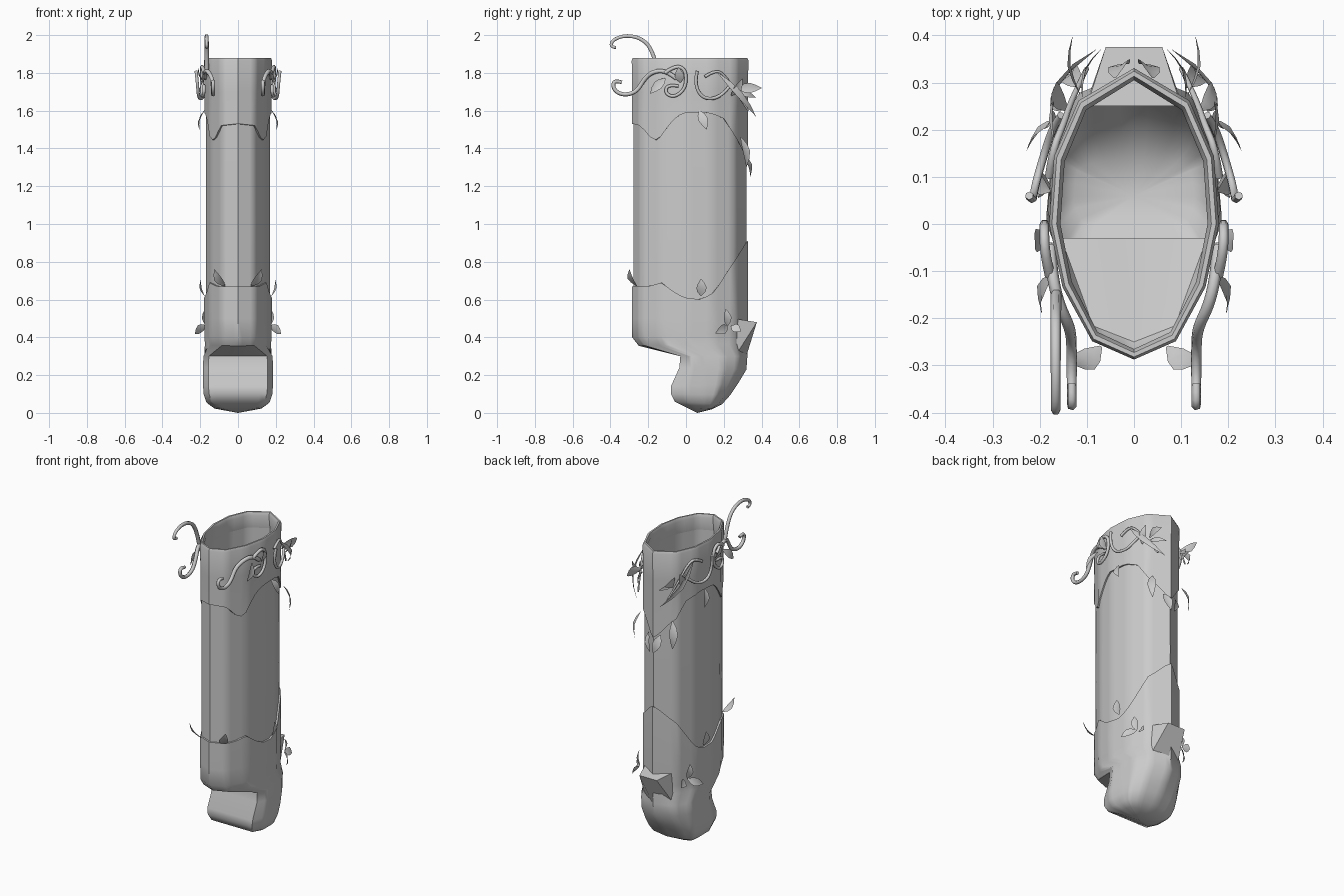
import bpy, bmesh
from mathutils import Vector

if "Cube" in bpy.data.objects:
    bpy.data.objects.remove(bpy.data.objects["Cube"])

# Half outline of the oval tube, front centre to back centre
HALF = [(0, -.28), (.085, -.242), (.145, -.13), (.172, 0), (.162, .14), (.112, .255), (0, .322)]
SQUARE = [(0, 1), (.15, 1), (.178, .55)]      # boxy front used near the foot
SUB = 4


def outline(off=0.0, yf=-.28, yb=.322, w=1.0, s=0.0):
    """Closed ring of (x, y) points, optionally with a squared front."""
    ym, half = .1 * s, []
    for i, (x, y) in enumerate(HALF):
        f = y / -.28 if y < 0 else y / .322
        if i < 3:
            x += (SQUARE[i][0] - x) * s
            f += (SQUARE[i][1] - f) * s
        y = ym + f * ((yf if i < 3 else yb) - ym)
        half.append(Vector((x * w, y)))
    full = half + [Vector((-p.x, p.y)) for p in reversed(half[1:-1])]
    n = len(full)
    pts = [full[i].lerp(full[(i + 1) % n], k / SUB) for i in range(n) for k in range(SUB)]
    return [(p.x + off * p.x / .172, p.y + off * p.y / .3) for p in pts]


def along(table, y):
    """Piecewise height of a scalloped edge at depth y."""
    if y <= table[0][0]:
        return table[0][1]
    for (a, za), (b, zb) in zip(table, table[1:]):
        if y <= b:
            return za + (zb - za) * (y - a) / (b - a)
    return table[-1][1]


def make(name, verts, faces, angle=40):
    me = bpy.data.meshes.new(name)
    me.from_pydata(verts, [], faces)
    bm = bmesh.new()
    bm.from_mesh(me)
    bmesh.ops.recalc_face_normals(bm, faces=bm.faces)
    bm.to_mesh(me)
    bm.free()
    ob = bpy.data.objects.new(name, me)
    bpy.context.collection.objects.link(ob)
    bpy.ops.object.select_all(action='DESELECT')
    bpy.context.view_layer.objects.active = ob
    ob.select_set(True)
    bpy.ops.object.shade_smooth_by_angle(angle=angle * 3.14159 / 180)
    return ob


def loft(name, rings, tip=None):
    n = len(rings[0])
    verts = [v for r in rings for v in r]
    faces = [(k * n + i, k * n + (i + 1) % n, (k + 1) * n + (i + 1) % n, (k + 1) * n + i)
             for k in range(len(rings) - 1) for i in range(n)]
    if tip:
        verts.append(tip)
        b = (len(rings) - 1) * n
        faces += [(b + i, b + (i + 1) % n, len(verts) - 1) for i in range(n)]
    return make(name, verts, faces)


def level(z, off):
    return [(x, y, z) for x, y in outline(off)]


def scallop(table, off):
    return [(x, y, along(table, y)) for x, y in outline(off)]


# Main tube
loft("tube", [level(.5, -.004), level(1.0, -.002), level(1.8, -.004)])

# Top collar with scalloped lower edge and rolled rim
COLLAR = [(-.28, 1.53), (-.24, 1.52), (-.19, 1.46), (-.15, 1.44), (-.1, 1.51), (-.05, 1.57), (0, 1.59),
          (.12, 1.59), (.2, 1.56), (.25, 1.48), (.28, 1.43), (.322, 1.34)]
loft("collar", [scallop(COLLAR, -.003), scallop(COLLAR, .006), level(1.7, .005), level(1.865, .008),
                level(1.88, .002), level(1.88, -.008), level(1.86, -.016), level(1.78, -.006)])

# Foot cap with scalloped upper edge and a stepped toe
CAP = [(-.28, .67), (-.2, .67), (-.13, .69), (-.05, .63), (0, .61), (.08, .6), (.15, .64),
       (.22, .75), (.28, .84), (.322, .91)]
rings = [scallop(CAP, -.003), scallop(CAP, .007), level(.5, .007)]
for yf, zf, yb, zb, w, s in [(-.285, .40, .325, .42, 1.03, 0), (-.25, .355, .325, .37, 1.02, 0),
                             (-.03, .30, .325, .30, 1.03, 1), (-.035, .24, .32, .23, 1.04, 1),
                             (-.08, .14, .275, .155, 1.04, 1), (-.08, .10, .235, .095, 1.02, 1),
                             (-.06, .06, .19, .045, .94, 1), (.0, .03, .14, .02, .72, 1)]:
    rings.append([(x, y, zf + (zb - zf) * (y - yf) / (yb - yf)) for x, y in outline(0, yf, yb, w, s)])
loft("foot_cap", rings, (0, .06, 0))

# Ridge on the back of the foot cap
make("heel_ridge", [(-.06, .375, .48), (.06, .375, .48), (-.1, .25, .5), (.1, .25, .5),
                    (-.1, .26, .3), (.1, .26, .3), (0, .31, .27)],
     [(0, 1, 3, 2), (0, 4, 6, 5, 1), (0, 2, 4), (1, 5, 3)])


def tendril(name, pts, r0, r1):
    cu = bpy.data.curves.new(name, 'CURVE')
    cu.dimensions = '3D'
    cu.bevel_depth, cu.bevel_resolution, cu.use_fill_caps = 1, 1, True
    sp = cu.splines.new('NURBS')
    sp.points.add(len(pts) - 1)
    sp.use_endpoint_u, sp.order_u, sp.resolution_u = True, 3, 4
    for i, (p, q) in enumerate(zip(sp.points, pts)):
        p.co = (*q, 1)
        p.radius = r0 + (r1 - r0) * i / (len(pts) - 1)
    bpy.context.collection.objects.link(bpy.data.objects.new(name, cu))


def leaf(name, base, tip, width):
    """Pointed leaf, creased along its middle and bowed outwards."""
    a, b = Vector(base), Vector(tip)
    out = Vector((a.x * 3, a.y, 0)).normalized()
    d = (b - a).normalized()
    side = d.cross(out)
    if side.length < .5:
        side = d.cross(Vector((0, 0, 1)))
    side.normalize()
    up = side.cross(d)
    verts = []
    for t, w, h in [(0, .12, 0), (.25, .8, .1), (.5, 1, .15), (.75, .65, .1), (1, .03, 0)]:
        c = a.lerp(b, t) + up * h * (b - a).length
        verts += [c - side * w * width / 2, c - up * w * width * .12, c + side * w * width / 2]
    make(name, verts, [(3 * k + j, 3 * k + j + 1, 3 * k + j + 4, 3 * k + j + 3)
                       for k in range(4) for j in range(2)], 60)


# Vines and leaves on both sides
VINES = {
    "front_vine": ([(.178, -.05, 1.77), (.175, -.1, 1.81), (.16, -.17, 1.81), (.135, -.22, 1.77),
                    (.132, -.26, 1.70), (.132, -.33, 1.68), (.132, -.385, 1.71), (.132, -.385, 1.765),
                    (.132, -.34, 1.75)], .013, .010),
    "loop_vine": ([(.178, -.11, 1.80), (.19, -.06, 1.84), (.19, 0, 1.82), (.19, 0, 1.72), (.19, -.06, 1.67),
                   (.18, -.11, 1.69), (.18, -.1, 1.74), (.18, -.04, 1.73)], .011, .008),
    "hook_vine": ([(.222, .06, 1.81), (.215, .045, 1.75), (.21, .08, 1.67), (.19, .15, 1.66),
                   (.17, .21, 1.70), (.155, .23, 1.73)], .009, .009),
    "back_vine": ([(.18, .1, 1.78), (.172, .16, 1.82), (.15, .21, 1.78), (.13, .27, 1.69), (.1, .33, 1.6)], .009, .005),
}
LEAVES = [
    ((.178, .07, 1.6), (.205, .11, 1.5), .05), ((.17, .17, 1.8), (.08, .37, 1.57), .035),
    ((.115, .275, 1.72), (.13, .4, 1.72), .055), ((.11, .27, 1.7), (.07, .37, 1.67), .03),
    ((.14, .24, 1.68), (.165, .3, 1.77), .045), ((.18, -.03, 1.75), (.21, -.04, 1.83), .05),
    ((.175, -.11, 1.77), (.195, -.19, 1.69), .05), ((.11, .29, 1.46), (.13, .32, 1.3), .05),
    ((.04, .31, 1.36), (.01, .34, 1.25), .05), ((.165, .22, .46), (.228, .155, .42), .05),
    ((.165, .22, .46), (.175, .21, .55), .045), ((.155, .24, .46), (.17, .29, .43), .05),
    ((.178, .08, .62), (.195, .08, .71), .055), ((.07, -.26, .67), (.125, -.3, .76), .055),
]
for s, tag in ((1, "right"), (-1, "left")):
    for name, (pts, r0, r1) in VINES.items():
        tendril(f"{name}_{tag}", [(s * x, y, z) for x, y, z in pts], r0, r1)
    for i, (a, b, w) in enumerate(LEAVES):
        leaf(f"leaf_{tag}_{i}", (s * a[0], a[1], a[2]), (s * b[0], b[1], b[2]), w)

# Single tall tendril on the left of the rim
tendril("tall_tendril", [(-.165, -.15, 1.82), (-.166, -.18, 1.93), (-.166, -.24, 1.985), (-.166, -.32, 2.0),
                         (-.166, -.39, 1.975), (-.166, -.4, 1.935), (-.166, -.37, 1.935)], .012, .009)
